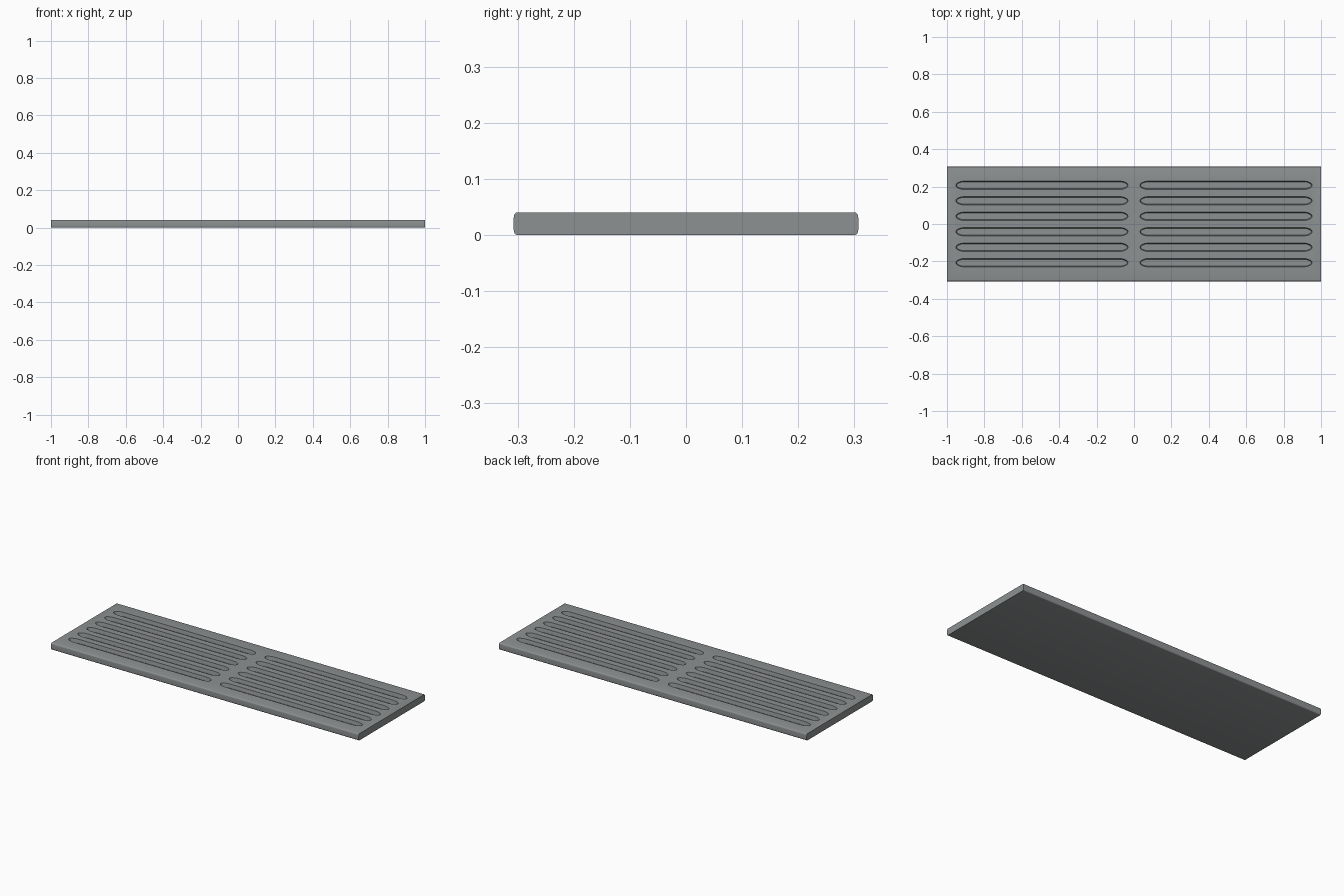
import bpy, bmesh, math

if "Cube" in bpy.data.objects:
    bpy.data.objects.remove(bpy.data.objects["Cube"])

L, W, H = 1.0, 0.307, 0.04      # half length, half width, height

metal = bpy.data.materials.new("grey_metal")
metal.diffuse_color = (0.27, 0.285, 0.29, 1)
metal.use_nodes = True
metal.node_tree.nodes["Principled BSDF"].inputs["Base Color"].default_value = metal.diffuse_color


def make_object(name, bm):
    bmesh.ops.recalc_face_normals(bm, faces=bm.faces)
    me = bpy.data.meshes.new(name)
    bm.to_mesh(me)
    bm.free()
    me.materials.append(metal)
    ob = bpy.data.objects.new(name, me)
    bpy.context.collection.objects.link(ob)
    return ob


# Plate: rounded cross-section swept along x
section = []
ry, rz, n = 0.006, 0.009, 5
for sy, sz, start in ((1, 1, 0), (-1, 1, 90), (-1, -1, 180), (1, -1, 270)):
    for i in range(n + 1):
        a = math.radians(start + 90 * i / n)
        section.append((sy * (W - ry) + ry * math.cos(a),
                        H / 2 + sz * (H / 2 - rz) + rz * math.sin(a)))
bm = bmesh.new()
rings = [[bm.verts.new((x, y, z)) for y, z in section] for x in (-L, L)]
for i in range(len(section)):
    j = (i + 1) % len(section)
    bm.faces.new((rings[0][i], rings[0][j], rings[1][j], rings[1][i]))
bm.faces.new(rings[0])
bm.faces.new(rings[1])
plate = make_object("grille_plate", bm)


# Slots: long outlines with drawn-out round ends, slightly tapered to the floor
def slot(bm, cx, cy, half_len=0.46, r=0.0225, end=0.05, seg=8):
    levels = []
    for z, inset in ((0.018, 0.004), (H + 0.01, -0.002)):
        ring = []
        for s in (1, -1):
            for i in range(seg * 2 + 1):
                a = math.radians(-90 + 180 * i / (seg * 2))
                ring.append(bm.verts.new((
                    cx + s * (half_len - end + (end - inset) * math.cos(a)),
                    cy + s * (r - inset) * math.sin(a), z)))
        levels.append(ring)
    lo, hi = levels
    for i in range(len(lo)):
        j = (i + 1) % len(lo)
        bm.faces.new((lo[i], lo[j], hi[j], hi[i]))
    bm.faces.new(lo[::-1])
    bm.faces.new(hi)


bm = bmesh.new()
for cx in (-0.492, 0.492):
    for k in range(6):
        slot(bm, cx, (k - 2.5) * 0.0828)
cutter = make_object("slot_cutter", bm)

# Cut the slots into the plate
bpy.context.view_layer.objects.active = plate
plate.select_set(True)
mod = plate.modifiers.new("slots", 'BOOLEAN')
mod.operation = 'DIFFERENCE'
mod.solver = 'EXACT'
mod.object = cutter
bpy.ops.object.modifier_apply(modifier=mod.name)
bpy.data.objects.remove(cutter, do_unlink=True)
bpy.ops.object.shade_smooth_by_angle(angle=math.radians(35))
